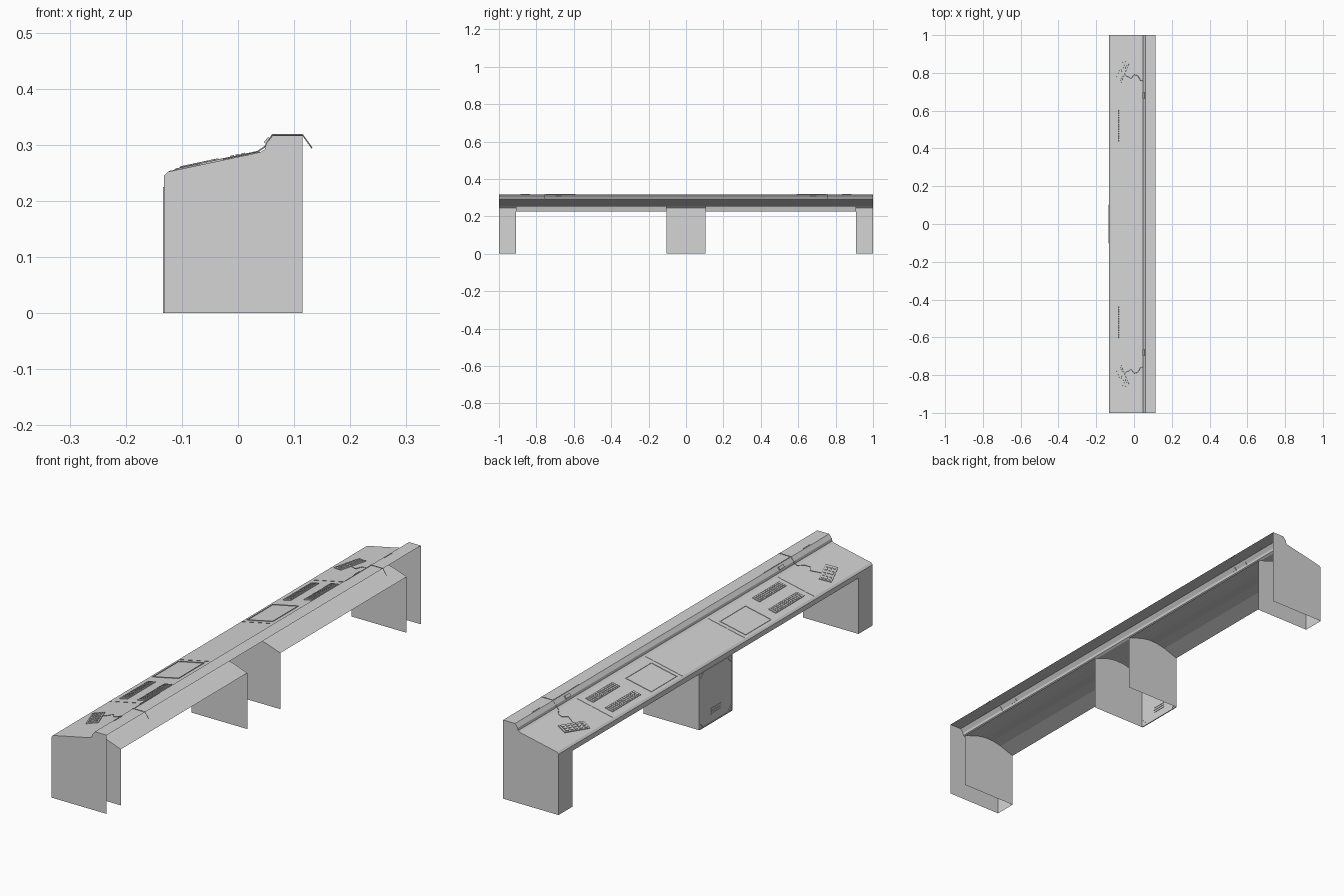
import bpy, bmesh, math
from mathutils import Matrix

cube = bpy.data.objects.get("Cube")
if cube:
    bpy.data.objects.remove(cube, do_unlink=True)

grey = bpy.data.materials.new("light_grey")
grey.use_nodes = True
colour = (0.66, 0.66, 0.66, 1)
grey.diffuse_color = colour
grey.node_tree.nodes["Principled BSDF"].inputs["Base Color"].default_value = colour

FRONT, BACK = -0.132, 0.115
SLOPE = math.atan2(0.035, 0.165)
TOP = [(FRONT, 0.225), (FRONT, 0.245), (-0.125, 0.252), (0.04, 0.287),
       (0.048, 0.292), (0.05, 0.302), (0.062, 0.317), (BACK, 0.317)]
ARCH = [(FRONT, 0.225), (-0.07, 0.247), (-0.03, 0.255), (0.01, 0.256),
        (0.05, 0.249), (BACK, 0.226)]


def finish(name, bm):
    mesh = bpy.data.meshes.new(name)
    bm.to_mesh(mesh)
    bm.free()
    obj = bpy.data.objects.new(name, mesh)
    mesh.materials.append(grey)
    bpy.context.collection.objects.link(obj)


def sheet(name, profile, y0, y1):
    """Open sheet: an x-z profile swept along y."""
    bm = bmesh.new()
    rows = [[bm.verts.new((x, y, z)) for x, z in profile] for y in (y0, y1)]
    for i in range(len(profile) - 1):
        bm.faces.new((rows[0][i], rows[0][i + 1], rows[1][i + 1], rows[1][i]))
    finish(name, bm)


def panel(name, profile, y):
    """Single upright face in the x-z plane."""
    bm = bmesh.new()
    bm.faces.new([bm.verts.new((x, y, z)) for x, z in profile])
    finish(name, bm)


def add_box(bm, centre, size, turn=Matrix.Identity(4)):
    bmesh.ops.create_cube(bm, size=1, matrix=Matrix.Translation(centre) @ turn
                          @ Matrix.Diagonal((*size, 1)))


def desk_z(x):
    return 0.252 + (x + 0.125) * math.tan(SLOPE)


def desk_matrix(x, y, turn=0):
    """Frame lying on the sloped desktop."""
    return (Matrix.Translation((x, y, desk_z(x))) @ Matrix.Rotation(-SLOPE, 4, 'Y')
            @ Matrix.Rotation(turn, 4, 'Z'))


def keyboard(name, x, y, wide, long, rows, columns, turn=0):
    """Thin base with a grid of keys."""
    bm = bmesh.new()
    add_box(bm, (0, 0, 0.0015), (wide, long, 0.003))
    for r in range(rows):
        for c in range(columns):
            centre = (wide * ((r + 0.5) / rows - 0.5) * 0.85,
                      long * ((c + 0.5) / columns - 0.5) * 0.94, 0.004)
            add_box(bm, centre, (wide / rows * 0.55, long / columns * 0.6, 0.002))
    bm.transform(desk_matrix(x, y, turn))
    finish(name, bm)


def cable(name, points):
    curve = bpy.data.curves.new(name, 'CURVE')
    curve.dimensions = '3D'
    curve.bevel_depth = 0.0013
    curve.bevel_resolution = 0
    spline = curve.splines.new('POLY')
    spline.points.add(len(points) - 1)
    for p, co in zip(spline.points, points):
        p.co = (*co, 1)
    curve.materials.append(grey)
    bpy.context.collection.objects.link(bpy.data.objects.new(name, curve))


# Folded top: front skirt, sloped desk, step and raised shelf
sheet("desk_top", TOP, -1, 1)

# Upright supports, with an arched soffit between each leg and the pedestal
end_profile = [(FRONT, 0)] + TOP[1:] + [(BACK, 0)]
inner_profile = [(FRONT, 0)] + ARCH + [(BACK, 0)]
for side, s in (("left", 1), ("right", -1)):
    panel(f"{side}_end_panel", end_profile, s)
    panel(f"{side}_inner_panel", inner_profile, s * 0.91)
    panel(f"{side}_pedestal_panel", inner_profile, s * 0.105)
    sheet(f"{side}_leg_front", [(FRONT, 0), (FRONT, 0.225)], s * 0.91, s)
    sheet(f"{side}_soffit", ARCH, s * 0.105, s * 0.91)
sheet("pedestal_front", [(FRONT, 0), (FRONT, 0.225)], -0.105, 0.105)

# Pedestal handle, rim and corner braces
bm = bmesh.new()
for z in (0.037, 0.047, 0.057):
    add_box(bm, (FRONT, 0, z), (0.004, 0.06, 0.005))
finish("pedestal_handle", bm)
bm = bmesh.new()
for s in (-1, 1):
    add_box(bm, (FRONT, s * 0.102, 0.1125), (0.004, 0.004, 0.225))
    add_box(bm, (FRONT, 0, 0.1125 + s * 0.1105), (0.004, 0.2, 0.004))
    for up in (-1, 1):
        add_box(bm, (FRONT, s * 0.089, 0.1125 + up * 0.098), (0.004, 0.034, 0.004),
                Matrix.Rotation(-s * up * math.pi / 4, 4, 'X'))
finish("pedestal_rim", bm)

# Desktop equipment, repeated on both halves
for side, s in (("left", 1), ("right", -1)):
    keyboard(f"{side}_front_keyboard", -0.083, s * 0.52, 0.034, 0.18, 3, 14)
    keyboard(f"{side}_rear_keyboard", 0.0, s * 0.53, 0.034, 0.17, 3, 14)
    keyboard(f"{side}_control_pad", -0.068, s * 0.81, 0.048, 0.11, 3, 5, -s * 0.4)

    # Flat square writing pad with a raised border
    bm = bmesh.new()
    for sign in (-1, 1):
        add_box(bm, (sign * 0.058, 0, 0.001), (0.003, 0.165, 0.002))
        add_box(bm, (0, sign * 0.081, 0.001), (0.119, 0.003, 0.002))
    bm.transform(desk_matrix(-0.055, s * 0.3))
    finish(f"{side}_pad_border", bm)

    # Seams across the desk
    bm = bmesh.new()
    for y in (0.2, 0.64):
        add_box(bm, (-0.042, s * y, desk_z(-0.042) + 0.0006), (0.166, 0.002, 0.001),
                Matrix.Rotation(-SLOPE, 4, 'Y'))
    finish(f"{side}_desk_seams", bm)

    # Cable from the control pad, over the shelf and down behind it
    path = [(-0.05, 0.79), (-0.015, 0.77), (0.0, 0.79), (0.02, 0.785), (0.035, 0.76)]
    points = [(x, s * y, desk_z(x) + 0.002) for x, y in path]
    points += [(x, s * 0.757, z) for x, z in
               ((0.047, 0.296), (0.061, 0.318), (BACK, 0.318), (0.132, 0.294))]
    cable(f"{side}_cable", points)

    # Clip and rail on the step
    bm = bmesh.new()
    add_box(bm, (0.053, s * 0.68, 0.307), (0.012, 0.03, 0.008),
            Matrix.Rotation(-0.9, 4, 'Y'))
    add_box(bm, (0.064, s * 0.67, 0.3175), (0.002, 0.16, 0.002))
    add_box(bm, (0.066, s * 0.86, 0.3175), (0.002, 0.05, 0.002))
    finish(f"{side}_clip_and_rail", bm)
